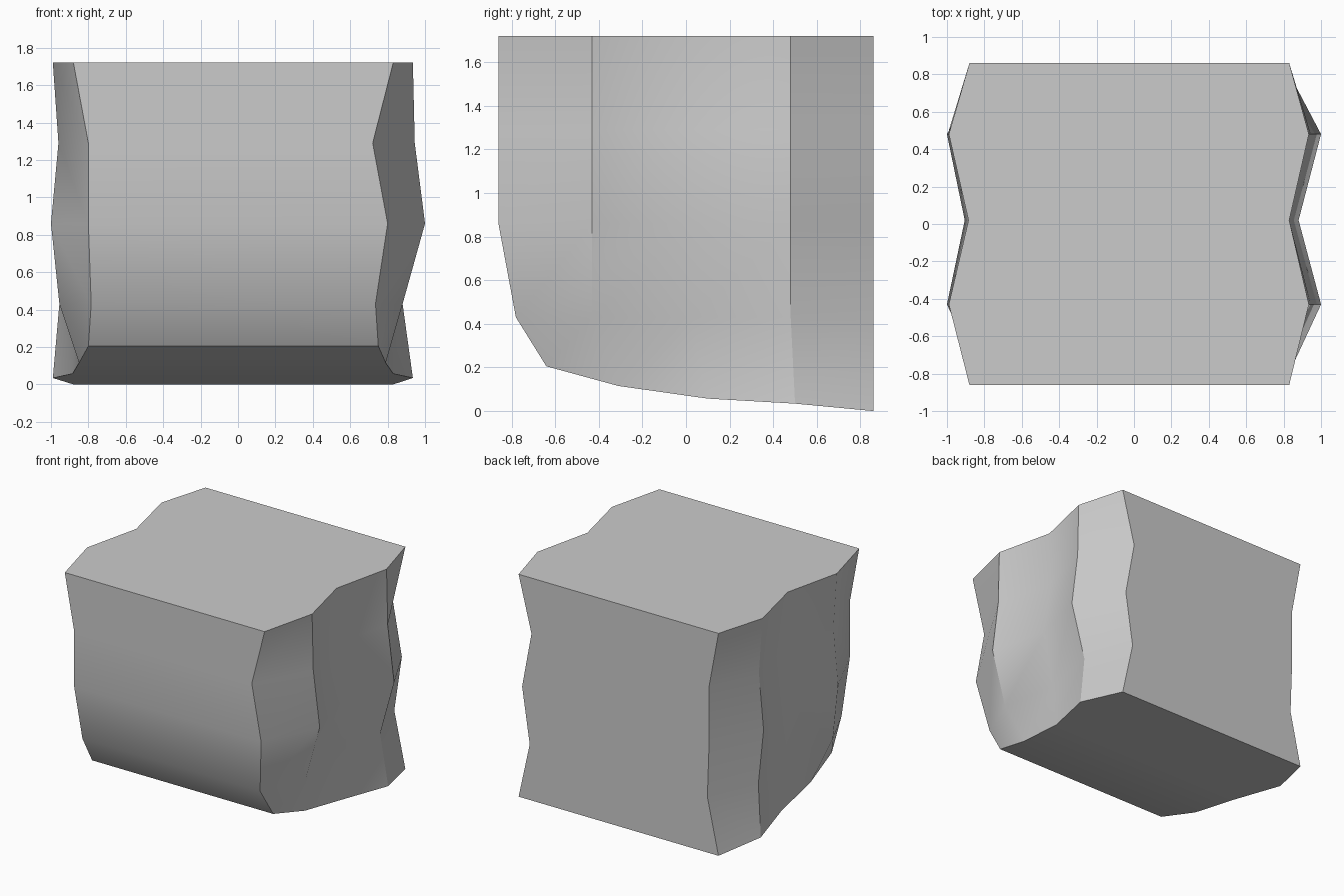
import bpy, bmesh
from math import radians

if "Cube" in bpy.data.objects:
    bpy.data.objects.remove(bpy.data.objects["Cube"])

# Side grid: rows run bottom to top, columns run front to back
COLS = [-0.86, -0.43, 0.02, 0.48, 0.86]
ROWS = [0.0, 0.43, 0.86, 1.29, 1.72]
# Sloping underside (y, z) replaces the bottom row
UNDER = [(-0.64, 0.205), (-0.31, 0.115), (0.10, 0.057), (0.50, 0.034), (0.86, 0.0)]
# Wavy end faces: x at each row and column
LEFT = [[-0.80, -0.85, -0.885, -0.99, -0.88],
        [-0.785, -0.955, -0.86, -0.955, -0.785],
        [-0.80, -1.0, -0.905, -1.0, -0.80],
        [-0.80, -0.96, -0.87, -0.96, -0.80],
        [-0.88, -0.99, -0.885, -0.99, -0.88]]
RIGHT = [[0.75, 0.79, 0.83, 0.935, 0.83],
         [0.735, 0.88, 0.80, 0.88, 0.735],
         [0.80, 1.0, 0.88, 1.0, 0.80],
         [0.72, 0.945, 0.82, 0.945, 0.72],
         [0.83, 0.935, 0.83, 0.935, 0.83]]


def position(r, c):
    if r == 0:
        return UNDER[c]
    y = -0.78 if (r, c) == (1, 0) else COLS[c]
    return y, ROWS[r]


bm = bmesh.new()


def end_face(xs):
    grid = [[bm.verts.new((xs[r][c], *position(r, c))) for c in range(5)] for r in range(5)]
    for r in range(4):
        for c in range(4):
            bm.faces.new((grid[r][c], grid[r][c + 1], grid[r + 1][c + 1], grid[r + 1][c]))
    return grid


left, right = end_face(LEFT), end_face(RIGHT)

# Strips joining the two ends all the way round
loop = ([(0, c) for c in range(4)] + [(r, 4) for r in range(4)]
        + [(4, c) for c in range(4, 0, -1)] + [(r, 0) for r in range(4, 0, -1)])
for (r0, c0), (r1, c1) in zip(loop, loop[1:] + loop[:1]):
    bm.faces.new((left[r0][c0], left[r1][c1], right[r1][c1], right[r0][c0]))

bmesh.ops.recalc_face_normals(bm, faces=bm.faces[:])
mesh = bpy.data.meshes.new("stone_block")
bm.to_mesh(mesh)
bm.free()
block = bpy.data.objects.new("stone_block", mesh)
bpy.context.collection.objects.link(block)

# Soft shading with crisp outer edges
bpy.context.view_layer.objects.active = block
block.select_set(True)
bpy.ops.object.shade_smooth_by_angle(angle=radians(30))
